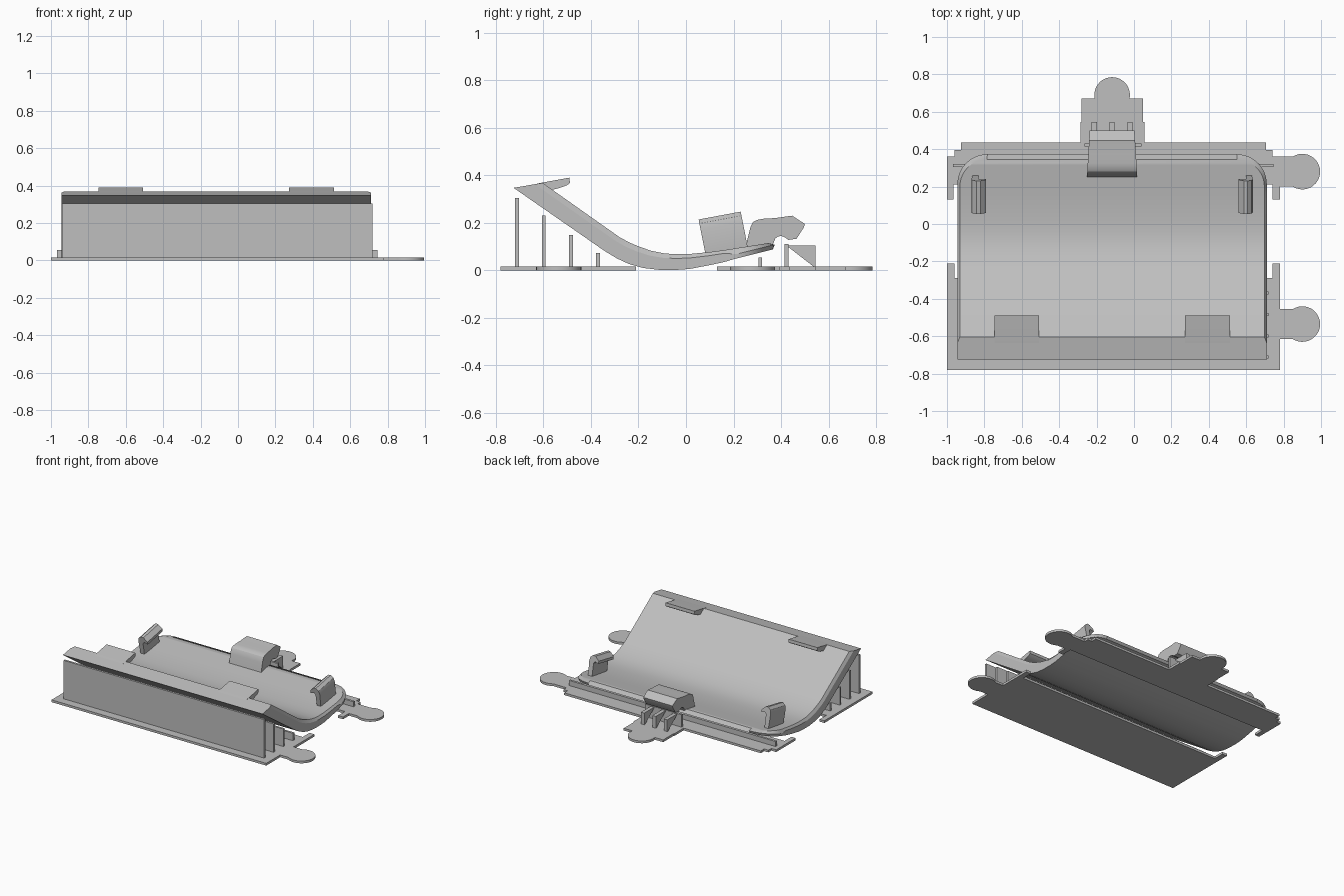
import bpy, bmesh, math
from mathutils import Vector

CX = -0.117          # centre line of the tray
BASE = 0.017         # base plate thickness

grey = bpy.data.materials.new("light grey")
grey.diffuse_color = (0.52, 0.52, 0.52, 1)


def finish(bm, name, smooth=True):
    bmesh.ops.remove_doubles(bm, verts=bm.verts, dist=1e-5)
    bmesh.ops.recalc_face_normals(bm, faces=bm.faces)
    me = bpy.data.meshes.new(name)
    bm.to_mesh(me)
    bm.free()
    me.materials.append(grey)
    ob = bpy.data.objects.new(name, me)
    bpy.context.collection.objects.link(ob)
    if smooth:
        bpy.ops.object.select_all(action='DESELECT')
        ob.select_set(True)
        bpy.context.view_layer.objects.active = ob
        bpy.ops.object.shade_smooth_by_angle(angle=math.radians(28))
    return ob


def loft(name, rings, smooth=True):
    """Closed solid through rings of equal point count, capped at both ends."""
    bm = bmesh.new()
    rows = [[bm.verts.new(p) for p in ring] for ring in rings]
    n = len(rows[0])
    for a, b in zip(rows, rows[1:]):
        for i in range(n):
            j = (i + 1) % n
            bm.faces.new((a[i], a[j], b[j], b[i]))
    bm.faces.new(rows[0])
    bm.faces.new(rows[-1][::-1])
    return finish(bm, name, smooth)


def slab(name, outline, z0=0.0, z1=BASE):
    return loft(name, [[(x, y, z) for x, y in outline] for z in (z0, z1)])


def side_extrude(name, profile, x0, x1):
    return loft(name, [[(x, y, z) for y, z in profile] for x in (x0, x1)])


def wall(name, x0, x1, y, top, t=0.016):
    side_extrude(name, [(y - t / 2, 0.01), (y + t / 2, 0.01),
                        (y + t / 2, top), (y - t / 2, top)], x0, x1)


def arc(cx, cy, r, a0, a1, n=24):
    return [(cx + r * math.cos(math.radians(a0 + (a1 - a0) * i / n)),
             cy + r * math.sin(math.radians(a0 + (a1 - a0) * i / n)))
            for i in range(n + 1)]


# Front base plate with round side tab
slab("front_base", [(-1, -0.78), (0.78, -0.78), (0.78, -0.615)]
     + arc(0.9, -0.535, 0.095, -123, 123)
     + [(0.78, -0.455), (0.78, -0.21), (0.74, -0.21), (0.74, -0.29),
        (-0.96, -0.29), (-0.96, -0.21), (-1, -0.21)])

# Back base plate with round side tab and round rear tab
slab("back_base", [(-1, 0.13), (-0.965, 0.13), (-0.965, 0.21), (0.74, 0.21),
                   (0.74, 0.13), (0.78, 0.13), (0.78, 0.2)]
     + arc(0.9, 0.28, 0.095, -123, 123)
     + [(0.74, 0.36), (0.74, 0.395), (0.705, 0.395), (0.705, 0.435),
        (0.055, 0.435), (0.055, 0.545), (0.047, 0.545), (0.047, 0.67)]
     + arc(CX, 0.69, 0.095, -12, 192)
     + [(-0.28, 0.67), (-0.28, 0.545), (-0.285, 0.545), (-0.285, 0.435),
        (-0.925, 0.435), (-0.925, 0.395), (-0.96, 0.395), (-0.96, 0.36),
        (-1, 0.36)])

# Upright support walls under the sloping tray
for i, (y, top) in enumerate([(-0.711, 0.305), (-0.598, 0.23),
                              (-0.484, 0.148), (-0.37, 0.073)]):
    wall(f"front_support_{i + 1}", -0.942, 0.72, y, top)
wall("back_support", -0.967, 0.745, 0.312, 0.055)
wall("rear_support", -0.265, 0.04, 0.423, 0.11)

# Triangular ribs behind the rear support
for i in (-1, 0, 1):
    x = CX + i * 0.095
    side_extrude(f"rear_rib_{i + 2}", [(0.428, 0.105), (0.545, 0.105),
                 (0.545, 0.012), (0.535, 0.017), (0.428, 0.1)],
                 x - 0.014, x + 0.014)

# Curved tray: lower body at full outline, upper edge chamfered inwards
bottom = [(-0.725, 0.347), (-0.34, 0.08), (-0.29, 0.05), (-0.24, 0.027),
          (-0.18, 0.01), (-0.11, 0.002), (-0.04, 0.002), (0.015, 0.006),
          (0.1, 0.022), (0.16, 0.035)]
upper = [(-0.603, 0.368), (-0.28, 0.14), (-0.24, 0.118), (-0.195, 0.099),
         (-0.145, 0.082), (-0.09, 0.071), (-0.04, 0.068), (0.015, 0.069),
         (0.1, 0.077), (0.16, 0.085)]


def section(b, m, t, hw, hw_top):
    pts = [(b, hw), (m, hw), (t, hw_top)]
    return ([(CX - w, *p) for p, w in pts]
            + [(CX + w, *p) for p, w in reversed(pts)])


rings = []
for b, t in zip(bottom, upper):
    m = Vector(b).lerp(Vector(t), 0.73)
    rings.append(section(b, m, t, 0.827, 0.814))
for i in range(13):                       # rounded back corners
    s, c = math.sin(i * math.pi / 24), math.cos(i * math.pi / 24)
    y, yt = 0.213 + 0.16 * s, 0.2 + 0.145 * s
    zb, zt = 0.035 + (y - 0.16) * 0.25, 0.085 + (yt - 0.16) * 0.16
    rings.append(section((y - 0.008, zb), (y, zb + 0.02), (yt, zt),
                         0.667 + 0.16 * c, 0.669 + 0.145 * c))
loft("tray", rings)

# Hooked tabs on the front lip
for side, name in ((-1, "left"), (1, "right")):
    x = CX + side * 0.51
    side_extrude(name + "_front_hook",
                 [(-0.66, 0.357), (-0.61, 0.368), (-0.49, 0.39),
                  (-0.488, 0.367), (-0.5, 0.358), (-0.53, 0.347),
                  (-0.565, 0.338), (-0.6, 0.34)], x - 0.119, x + 0.119)

# Rear clip: arched hook, slightly narrower towards the back
clip = [(0.25, 0.09), (0.258, 0.13), (0.267, 0.165), (0.272, 0.185),
        (0.282, 0.203), (0.298, 0.212), (0.325, 0.217), (0.375, 0.22),
        (0.447, 0.23), (0.5, 0.195), (0.495, 0.18), (0.465, 0.133),
        (0.43, 0.128), (0.418, 0.138), (0.4, 0.145), (0.385, 0.142),
        (0.375, 0.133), (0.365, 0.108), (0.34, 0.09)]
loft("rear_clip", [[(CX + s * (0.133 - 0.06 * max(0, y - 0.28)), y, z)
                    for y, z in clip] for s in (-1, 1)])

# Side clips: leaning plates with an inward hook on top
up, along = Vector((0, -0.027, 0.137)), Vector((0, 0.177, 0.033))
hook = [(0.715, -0.1), (0.747, -0.1), (0.752, 0.7), (0.745, 0.88),
        (0.725, 1.0), (0.705, 0.98), (0.675, 0.78), (0.675, 0.64),
        (0.705, 0.7), (0.715, 0.6)]
for side, name in ((-1, "left"), (1, "right")):
    base = Vector((CX, 0.08, 0.077))
    loft(name + "_clip", [[base + along * k + up * h + Vector((side * u, 0, 0))
                           for u, h in hook] for k in (0, 1)])
